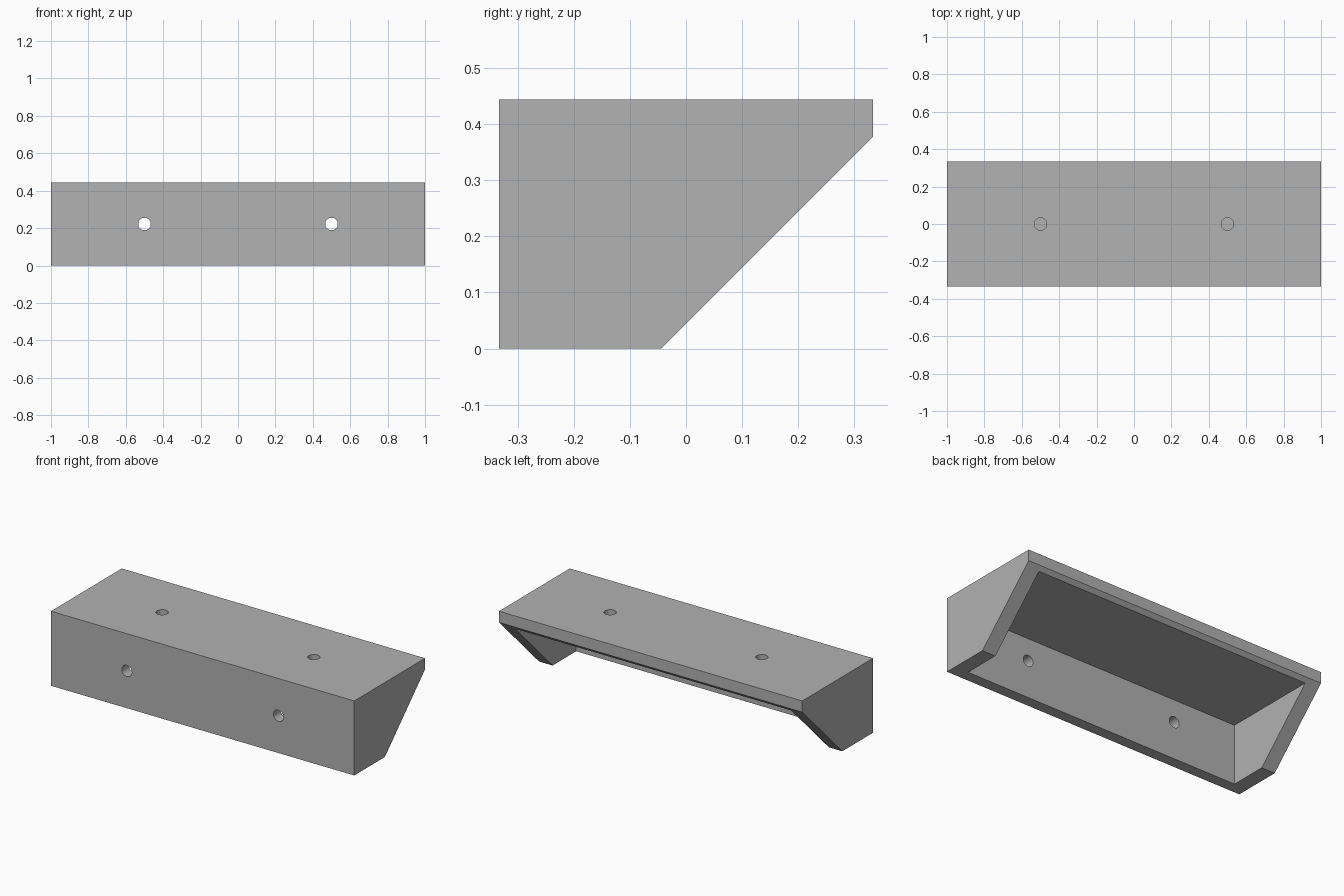
import bpy, bmesh, math
from mathutils import Matrix

if "Cube" in bpy.data.objects:
    bpy.data.objects.remove(bpy.data.objects["Cube"])

# Main sizes
WIDTH, DEPTH, HEIGHT = 2.0, 0.6667, 0.4444
FRONT_WALL, SIDE_WALL, TOP_WALL = 0.0667, 0.0889, 0.0889
HOLE_RADIUS, HOLE_DEPTH = 0.0333, 0.0667
FRONT, BACK = -DEPTH / 2, DEPTH / 2

grey = bpy.data.materials.new("plain grey")
grey.use_nodes = True
colour = (0.445, 0.445, 0.445, 1)
grey.diffuse_color = colour
grey.node_tree.nodes["Principled BSDF"].inputs["Base Color"].default_value = colour


def prism(name, profile, width):
    """Extrude a closed (y, z) profile along x, centred on x = 0."""
    bm = bmesh.new()
    face = bm.faces.new([bm.verts.new((-width / 2, y, z)) for y, z in profile])
    new = bmesh.ops.extrude_face_region(bm, geom=[face])["geom"]
    bmesh.ops.translate(bm, vec=(width, 0, 0),
                        verts=[v for v in new if isinstance(v, bmesh.types.BMVert)])
    bmesh.ops.recalc_face_normals(bm, faces=bm.faces)
    return finish(name, bm)


def drill(name, location, rotation):
    """Cylinder that sinks one hole depth into the surface at location."""
    bm = bmesh.new()
    bmesh.ops.create_cone(bm, cap_ends=True, segments=32, radius1=HOLE_RADIUS,
                          radius2=HOLE_RADIUS, depth=2 * HOLE_DEPTH,
                          matrix=Matrix.Translation(location) @ rotation)
    return finish(name, bm)


def finish(name, bm):
    mesh = bpy.data.meshes.new(name)
    bm.to_mesh(mesh)
    bm.free()
    mesh.materials.append(grey)
    obj = bpy.data.objects.new(name, mesh)
    bpy.context.collection.objects.link(obj)
    return obj


def cut(target, cutter):
    cutter.hide_render = True
    mod = target.modifiers.new("cut", "BOOLEAN")
    mod.operation, mod.solver, mod.object = "DIFFERENCE", "EXACT", cutter
    bpy.context.view_layer.objects.active = target
    bpy.ops.object.modifier_apply(modifier=mod.name)
    bpy.data.objects.remove(cutter)


# Shelf body: box with a sloped lower back
shelf = prism("shelf_body", [(FRONT, 0), (-0.0444, 0), (BACK, 0.3778),
                             (BACK, HEIGHT), (FRONT, HEIGHT)], WIDTH)

# Cavity, open below and behind
inner_y, inner_z = FRONT + FRONT_WALL, HEIGHT - TOP_WALL
cut(shelf, prism("cavity_cutter", [(inner_y, -0.2), (0.6, -0.2),
                                   (0.6, inner_z), (inner_y, inner_z)],
                 WIDTH - 2 * SIDE_WALL))

# Through holes in the front wall and blind holes in the top
upright = Matrix.Identity(4)
sideways = Matrix.Rotation(math.pi / 2, 4, "X")
for x in (-0.5, 0.5):
    front = drill("front_drill", (x, FRONT, HEIGHT / 2), sideways)
    front.data.transform(Matrix.Translation((0, 0.01, 0)))  # pass fully through
    cut(shelf, front)
    cut(shelf, drill("top_drill", (x, 0, HEIGHT), upright))

bpy.ops.object.select_all(action="DESELECT")
shelf.select_set(True)
bpy.context.view_layer.objects.active = shelf
bpy.ops.object.shade_smooth_by_angle(angle=math.radians(30))
